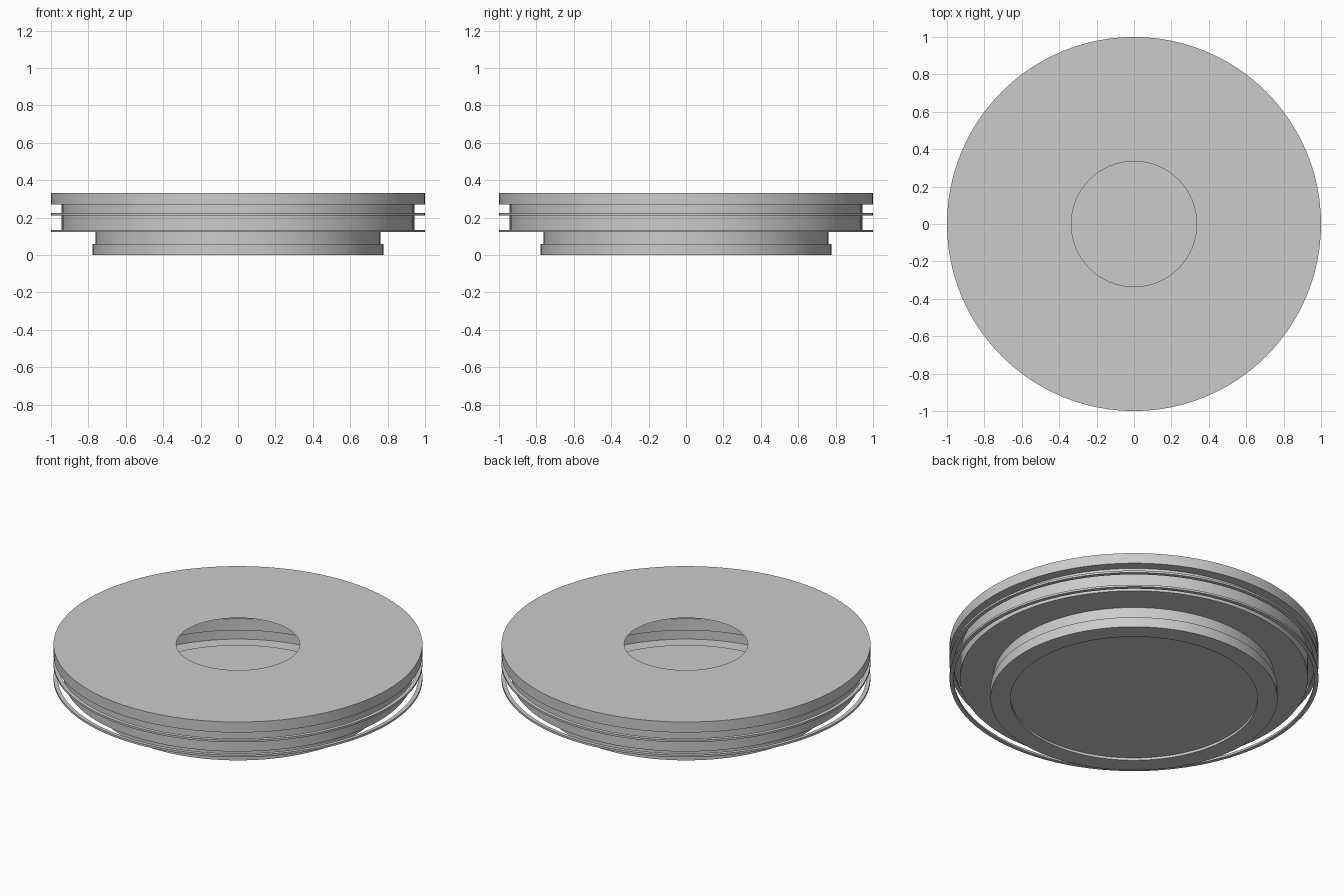
import bpy, bmesh, math

if "Cube" in bpy.data.objects:
    bpy.data.objects.remove(bpy.data.objects["Cube"])

SIDES = 96


def lathe(name, profile, closed=False):
    """Revolve (radius, z) points around z; the profile runs upward on outer walls."""
    bm = bmesh.new()
    loops = []
    for r, z in profile:
        if r == 0:
            loops.append([bm.verts.new((0, 0, z))] * SIDES)
        else:
            loops.append([bm.verts.new((r * math.cos(2 * math.pi * i / SIDES),
                                        r * math.sin(2 * math.pi * i / SIDES), z))
                          for i in range(SIDES)])
    pairs = list(zip(loops, loops[1:]))
    if closed:
        pairs.append((loops[-1], loops[0]))
    for a, b in pairs:
        for i in range(SIDES):
            j = (i + 1) % SIDES
            corners = list(dict.fromkeys((a[i], a[j], b[j], b[i])))
            bm.faces.new(corners)
    mesh = bpy.data.meshes.new(name)
    bm.to_mesh(mesh)
    bm.free()
    obj = bpy.data.objects.new(name, mesh)
    bpy.context.collection.objects.link(obj)
    bpy.context.view_layer.objects.active = obj
    obj.select_set(True)
    bpy.ops.object.shade_smooth_by_angle(angle=math.radians(30))
    obj.select_set(False)
    return obj


# Hollow stepped housing: recessed floor, foot, neck, drum and top flange
lathe("housing", [(0, 0.015), (0.67, 0.015), (0.67, 0), (0.778, 0), (0.778, 0.06),
                  (0.762, 0.06), (0.762, 0.13), (0.943, 0.13), (0.943, 0.27),
                  (1, 0.27), (1, 0.333), (0.335, 0.333)])

# Two thin hoops standing clear of the drum wall
for name, z in (("lower_hoop", 0.123), ("upper_hoop", 0.212)):
    lathe(name, [(0.978, z), (1, z), (1, z + 0.012), (0.978, z + 0.012)], closed=True)
